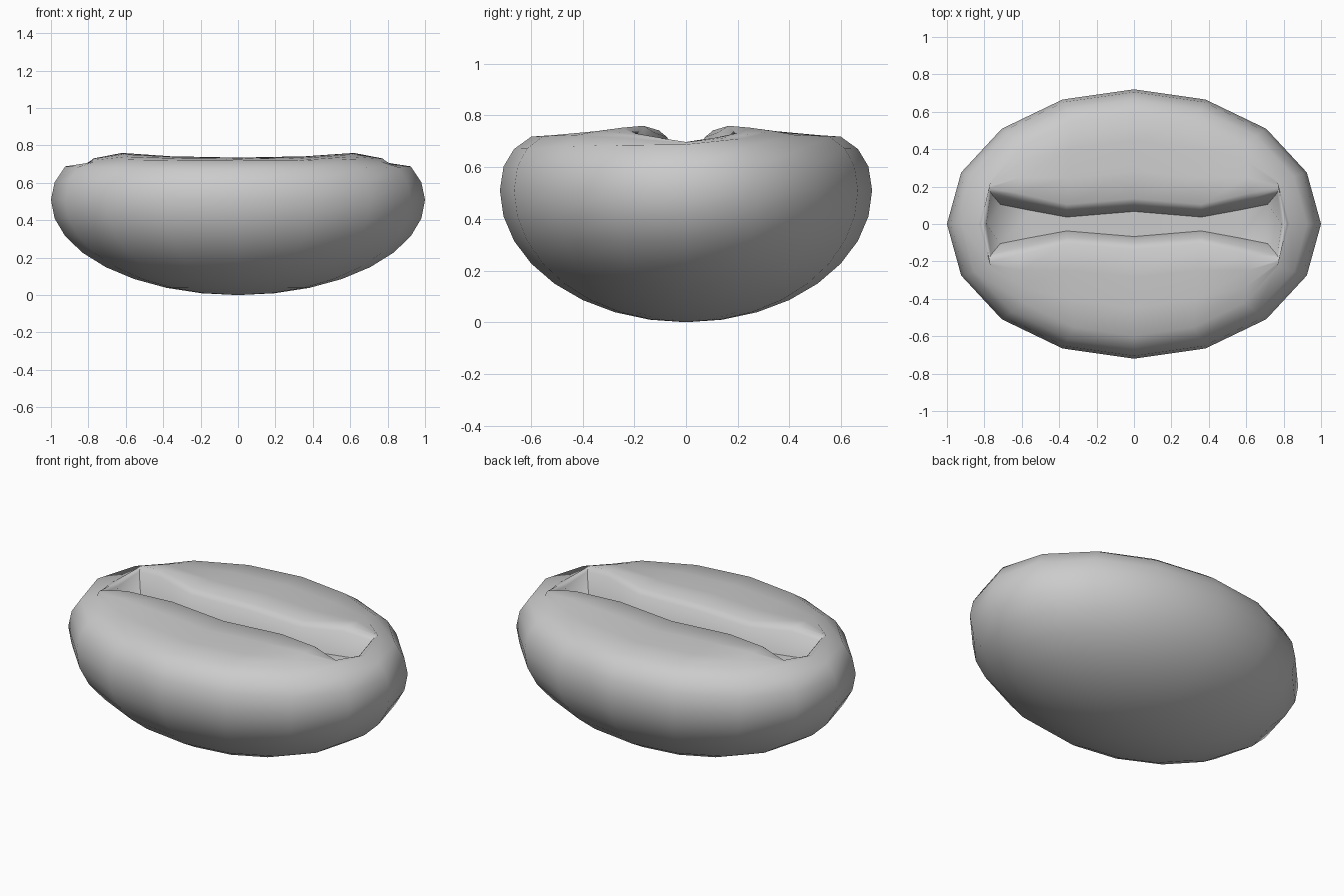
import bpy, bmesh, math

if "Cube" in bpy.data.objects:
    bpy.data.objects.remove(bpy.data.objects["Cube"])

N = 16
HALF_Y = 0.72
MID_Z = 0.51


def ellipse(r, heights):
    """16-sided ring; heights run over one quadrant, from the x axis to the y axis."""
    return mirrored([(r * math.cos(math.tau * i / N), r * HALF_Y * math.sin(math.tau * i / N), heights[i])
                     for i in range(5)])


def mirrored(q):
    """Mirror a quadrant of 5 points into a closed 16-point loop."""
    half = q + [(-x, y, z) for x, y, z in q[-2::-1]]
    return half + [(x, -y, z) for x, y, z in half[-2:0:-1]]


def blend(a, b, t, lift=0.0):
    return [tuple(p + (q - p) * t + (lift if k == 2 else 0) for k, (p, q) in enumerate(zip(u, v)))
            for u, v in zip(a, b)]


# rounded underside rings
loops = []
for k in range(1, 9):
    a = k * math.pi / 16
    loops.append(ellipse(math.sin(a), [MID_Z * (1 - math.cos(a))] * 5))

# shoulder rings rolling over to the flat face
loops.append(ellipse(0.98, [0.603] * 5))
loops.append(ellipse(0.924, [0.688, 0.685, 0.68, 0.672, 0.67]))
shoulder = ellipse(0.831, [0.695, 0.712, 0.724, 0.72, 0.718])
loops.append(shoulder)

# flat face running in to the lip of the crease
lip = mirrored([(0.80, 0, 0.69), (0.775, 0.19, 0.73), (0.62, 0.165, 0.76),
                (0.36, 0.105, 0.742), (0, 0.135, 0.735)])
loops += [blend(shoulder, lip, 0.33, 0.004), blend(shoulder, lip, 0.68, 0.004), lip]

# crease: rolled lip, wall, floor
loops.append(mirrored([(0.79, 0, 0.68), (0.765, 0.165, 0.71), (0.60, 0.125, 0.735),
                       (0.36, 0.072, 0.715), (0, 0.098, 0.71)]))
floor = mirrored([(0.78, 0, 0.63), (0.715, 0.105, 0.61), (0.55, 0.072, 0.605),
                  (0.36, 0.037, 0.60), (0, 0.067, 0.60)])
loops.append(floor)

bm = bmesh.new()
rings = [[bm.verts.new(p) for p in loop] for loop in loops]
pole = bm.verts.new((0, 0, 0))
for i in range(N):
    j = (i + 1) % N
    bm.faces.new((pole, rings[0][j], rings[0][i]))
    for a, b in zip(rings, rings[1:]):
        bm.faces.new((a[i], a[j], b[j], b[i]))

# floor strip across the crease
f = rings[-1]
bm.faces.new((f[0], f[1], f[-1]))
for i in range(1, 7):
    bm.faces.new((f[i], f[i + 1], f[-i - 1], f[-i]))
bm.faces.new((f[7], f[8], f[9]))
bmesh.ops.recalc_face_normals(bm, faces=bm.faces)

mesh = bpy.data.meshes.new("bean")
bm.to_mesh(mesh)
bm.free()
bean = bpy.data.objects.new("bean", mesh)
bpy.context.collection.objects.link(bean)
bpy.context.view_layer.objects.active = bean
bean.select_set(True)
bpy.ops.object.shade_smooth_by_angle(angle=math.radians(62))
